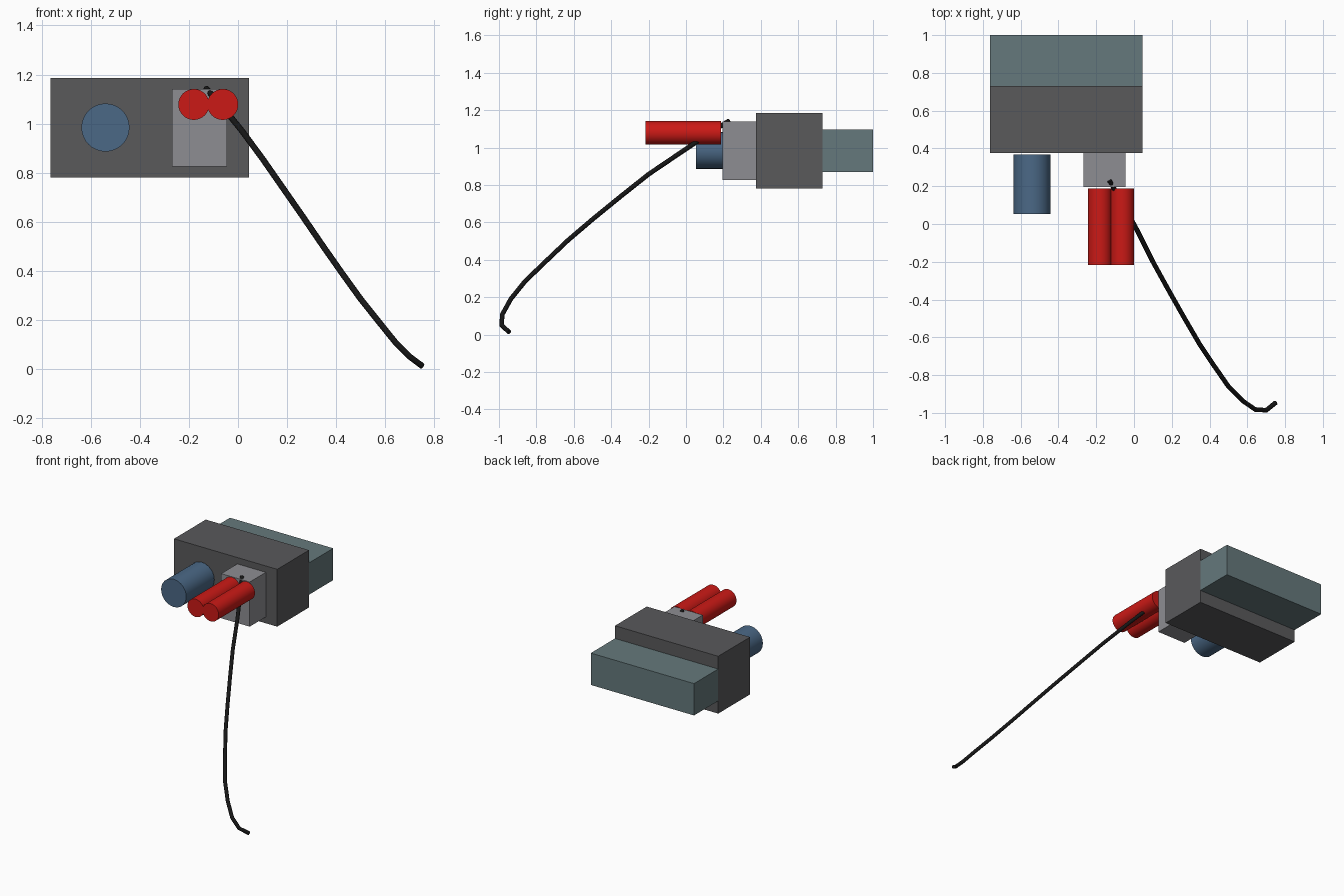
import bpy
import math

if "Cube" in bpy.data.objects:
    bpy.data.objects.remove(bpy.data.objects["Cube"])


def paint(obj, name, color):
    mat = bpy.data.materials.get(name) or bpy.data.materials.new(name)
    mat.diffuse_color = (*color, 1)
    mat.use_nodes = True
    mat.node_tree.nodes["Principled BSDF"].inputs["Base Color"].default_value = mat.diffuse_color
    obj.data.materials.append(mat)


def box(name, lo, hi, mat, color):
    centre = [(a + b) / 2 for a, b in zip(lo, hi)]
    bpy.ops.mesh.primitive_cube_add(size=1, location=centre)
    obj = bpy.context.object
    obj.name = name
    obj.scale = [b - a for a, b in zip(lo, hi)]
    bpy.ops.object.transform_apply(location=False, rotation=False, scale=True)
    paint(obj, mat, color)


def rod(name, x, z, radius, y0, y1, mat, color):
    bpy.ops.mesh.primitive_cylinder_add(
        vertices=32, radius=radius, depth=y1 - y0,
        location=(x, (y0 + y1) / 2, z), rotation=(math.pi / 2, 0, 0))
    obj = bpy.context.object
    obj.name = name
    bpy.ops.object.shade_smooth_by_angle(angle=math.radians(40))
    paint(obj, mat, color)


# Stacked housings
box("main_body", (-0.763, 0.375, 0.78), (0.044, 0.73, 1.185), "dark_grey", (0.10, 0.10, 0.105))
box("rear_block", (-0.763, 0.73, 0.87), (0.044, 1.0, 1.095), "teal_grey", (0.13, 0.19, 0.20))
box("front_block", (-0.268, 0.195, 0.825), (-0.045, 0.375, 1.14), "light_grey", (0.27, 0.27, 0.29))

# Blue barrel and the red pair
rod("blue_cylinder", -0.54, 0.984, 0.098, 0.053, 0.367, "blue", (0.07, 0.14, 0.24))
for i, x in enumerate((-0.18, -0.062)):
    rod(f"red_cylinder_{i + 1}", x, 1.078, 0.063, -0.217, 0.188, "red", (0.6, 0.01, 0.008))

# Hanging cable, running from the front block to the floor
path = [(-0.13, 0.23, 1.143), (-0.06, 0.108, 1.064), (0.015, -0.03, 0.972),
        (0.10, -0.20, 0.857), (0.18, -0.345, 0.742), (0.265, -0.495, 0.62),
        (0.345, -0.632, 0.503), (0.425, -0.752, 0.389), (0.50, -0.86, 0.285),
        (0.575, -0.936, 0.191), (0.642, -0.982, 0.108), (0.70, -0.986, 0.05),
        (0.75, -0.946, 0.013)]
curve = bpy.data.curves.new("cable", "CURVE")
curve.dimensions = "3D"
curve.bevel_depth = 0.0125
curve.bevel_resolution = 3
curve.use_fill_caps = True
spline = curve.splines.new("POLY")
spline.points.add(len(path) - 1)
for point, co in zip(spline.points, path):
    point.co = (*co, 1)
cable = bpy.data.objects.new("cable", curve)
bpy.context.collection.objects.link(cable)
paint(cable, "black", (0.008, 0.008, 0.008))
